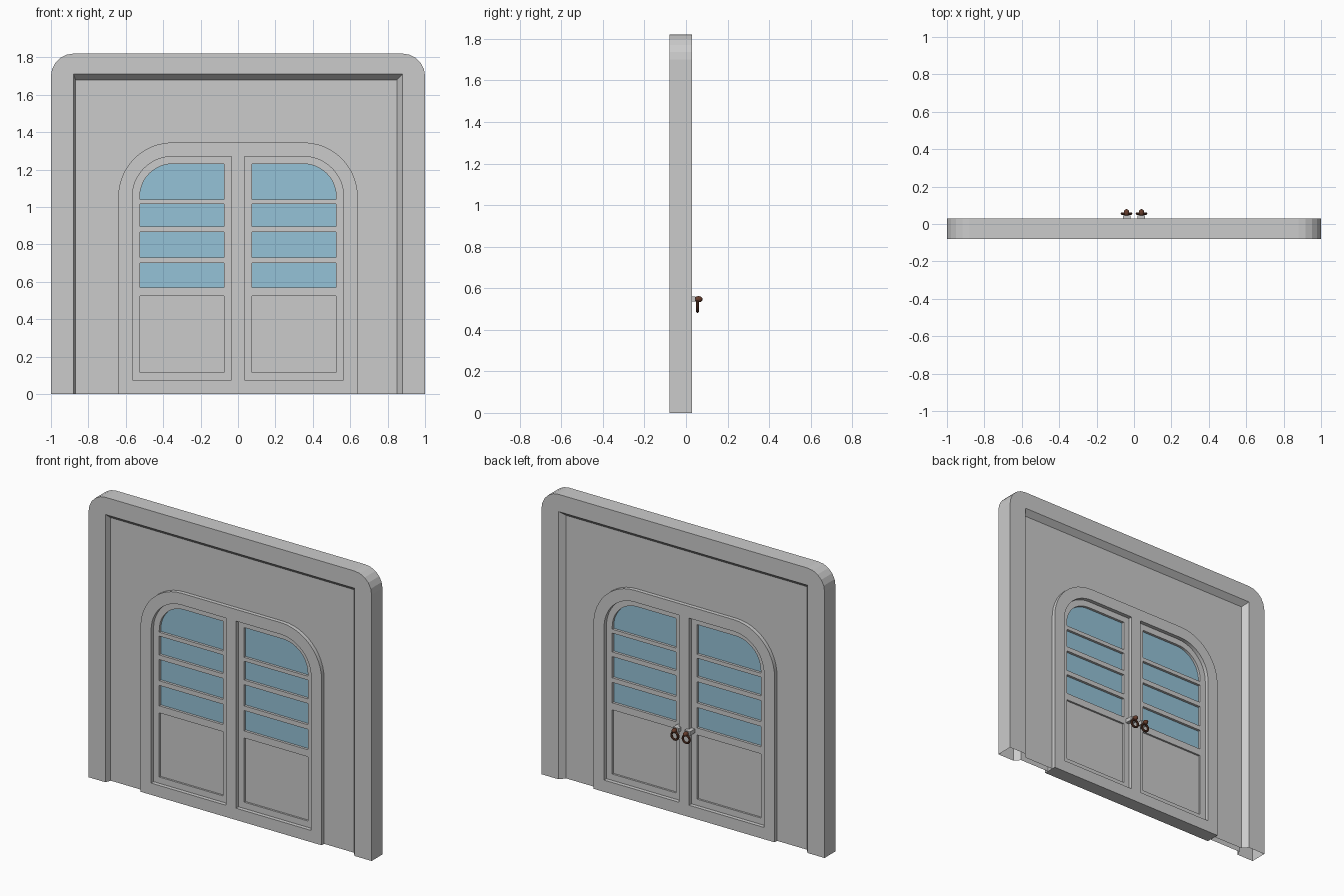
import bpy, bmesh, math
from mathutils import Matrix

if "Cube" in bpy.data.objects:
    bpy.data.objects.remove(bpy.data.objects["Cube"])


def material(name, rgb):
    m = bpy.data.materials.new(name)
    m.diffuse_color = (*rgb, 1)
    m.use_nodes = True
    m.node_tree.nodes["Principled BSDF"].inputs["Base Color"].default_value = m.diffuse_color
    return m


STONE = material("grey_stone", (0.6, 0.6, 0.6))
GLASS = material("blue_glass", (0.30, 0.54, 0.68))
BRONZE = material("brown_bronze", (0.13, 0.045, 0.025))


def add_object(name, bm, mat):
    mesh = bpy.data.meshes.new(name)
    bm.to_mesh(mesh)
    bm.free()
    mesh.materials.append(mat)
    ob = bpy.data.objects.new(name, mesh)
    bpy.context.collection.objects.link(ob)
    return ob


def arc(cx, cz, r, a0, a1, n):
    return [(cx + r * math.cos(math.radians(a0 + (a1 - a0) * i / n)),
             cz + r * math.sin(math.radians(a0 + (a1 - a0) * i / n))) for i in range(n + 1)]


def arch(x, z0, z1, r, n):
    """Doorway outline from bottom left, over the top, to bottom right."""
    return ([(-x, z0)] + arc(-x + r, z1 - r, r, 180, 90, n)
            + arc(x - r, z1 - r, r, 90, 0, n) + [(x, z0)])


def half_arch(s, x0, x1, z0, z1, r, n=12):
    """Opening with its outer upper corner rounded, on side s."""
    pts = [(x0, z0), (x1, z0)] + arc(x1 - r, z1 - r, r, 0, 90, n) + [(x0, z1)]
    return [(s * x, z) for x, z in pts]


def rect(s, x0, x1, z0, z1):
    return [(s * x, z) for x, z in ((x0, z0), (x1, z0), (x1, z1), (x0, z1))]


def plate(name, loops, y0, y1, mat):
    """Upright slab: first loop is the outline, the others are holes."""
    cu = bpy.data.curves.new(name, 'CURVE')
    cu.dimensions = '2D'
    cu.fill_mode = 'BOTH'
    cu.extrude = (y1 - y0) / 2
    for pts in loops:
        sp = cu.splines.new('POLY')
        sp.points.add(len(pts) - 1)
        for p, (x, z) in zip(sp.points, pts):
            p.co = (x, z, 0, 1)
        sp.use_cyclic_u = True
    tmp = bpy.data.objects.new("tmp", cu)
    bpy.context.collection.objects.link(tmp)
    bpy.context.view_layer.update()
    mesh = bpy.data.meshes.new_from_object(
        tmp.evaluated_get(bpy.context.evaluated_depsgraph_get()))
    bpy.data.objects.remove(tmp)
    bm = bmesh.new()
    bm.from_mesh(mesh)
    bmesh.ops.remove_doubles(bm, verts=bm.verts[:], dist=1e-5)
    bm.transform(Matrix.Translation((0, (y0 + y1) / 2, 0)) @ Matrix.Rotation(math.pi / 2, 4, 'X'))
    bmesh.ops.recalc_face_normals(bm, faces=bm.faces[:])
    return add_object(name, bm, mat)


# Outer frame and thin wall: one shell, open underneath
WALL_F, WALL_B = -0.045, -0.005
bm = bmesh.new()


def row(pts, y):
    return [bm.verts.new((x, y, z)) for x, z in pts]


def strip(a, b):
    for i in range(len(a) - 1):
        bm.faces.new((a[i], a[i + 1], b[i + 1], b[i]))


def portal(x0, x1, z):
    return [(x0, 0), (x0, z), (x1, z), (x1, 0)]


outline = arch(1.0, 0, 1.82, 0.12, 5)
doorway = arch(0.62, 0, 1.325, 0.27, 12)
edges = []
for y, wall_y, left in ((-0.08, WALL_F, -0.868), (0.03, WALL_B, -0.85)):
    outer = row(outline, y)
    lip = row(portal(-0.88, 0.88, 1.71), y)
    inner = row(portal(left, 0.85, 1.68), wall_y)
    hole = row(doorway, wall_y)
    bm.faces.new(outer + lip[::-1])
    strip(lip, inner)
    bm.faces.new(inner + hole[::-1])
    edges.append((outer, hole))
strip(edges[0][0], edges[1][0])
strip(edges[0][1], edges[1][1])
bmesh.ops.recalc_face_normals(bm, faces=bm.faces[:])
add_object("wall_frame", bm, STONE)

# Raised door surround with two arched openings
openings = [half_arch(s, 0.035, 0.565, 0.075, 1.27, 0.215) for s in (-1, 1)]
plate("door_surround", [arch(0.64, 0, 1.345, 0.29, 12)] + openings, -0.07, 0.02, STONE)

for s, side in ((-1, "left"), (1, "right")):
    # Door leaf with four window holes and one lower panel hole
    windows = [half_arch(s, 0.075, 0.525, 1.04, 1.23, 0.175)]
    windows += [rect(s, 0.075, 0.525, a, b) for a, b in ((0.895, 1.015), (0.73, 0.865), (0.57, 0.70))]
    panel = rect(s, 0.075, 0.525, 0.115, 0.525)
    leaf = half_arch(s, 0.033, 0.567, 0.073, 1.272, 0.217)
    plate("door_leaf_" + side, [leaf] + windows + [panel], WALL_F, WALL_B, STONE)
    plate("lower_panel_" + side, [panel], -0.033, -0.017, STONE)
    for i, w in enumerate(windows):
        plate(f"window_{side}_{i}", [w], -0.029, -0.021, GLASS)

    # Handle on the back: bracket, knob and hanging ring
    hx = 0.04 * s
    plate("handle_bracket_" + side, [[(hx - 0.02, 0.535), (hx + 0.02, 0.535),
          (hx + 0.02, 0.56), (hx - 0.02, 0.56)]], -0.005, 0.045, STONE)
    bm = bmesh.new()
    bmesh.ops.create_uvsphere(bm, u_segments=12, v_segments=8, radius=0.015,
                              matrix=Matrix.Translation((hx, 0.06, 0.547)) @ Matrix.Diagonal((1, 1.33, 1, 1)))
    add_object("handle_knob_" + side, bm, BRONZE)
    bpy.ops.mesh.primitive_torus_add(location=(hx, 0.055, 0.512), rotation=(math.pi / 2, 0, 0),
                                     major_radius=0.024, minor_radius=0.007,
                                     major_segments=20, minor_segments=8)
    ring = bpy.context.object
    ring.name = "handle_ring_" + side
    ring.data.materials.append(BRONZE)

# Smooth the curved parts while keeping sharp edges
bpy.ops.object.select_all(action='DESELECT')
for ob in bpy.context.collection.objects:
    if ob.name.startswith(("handle", "door")):
        ob.select_set(True)
        bpy.context.view_layer.objects.active = ob
bpy.ops.object.shade_smooth_by_angle(angle=math.radians(30))
